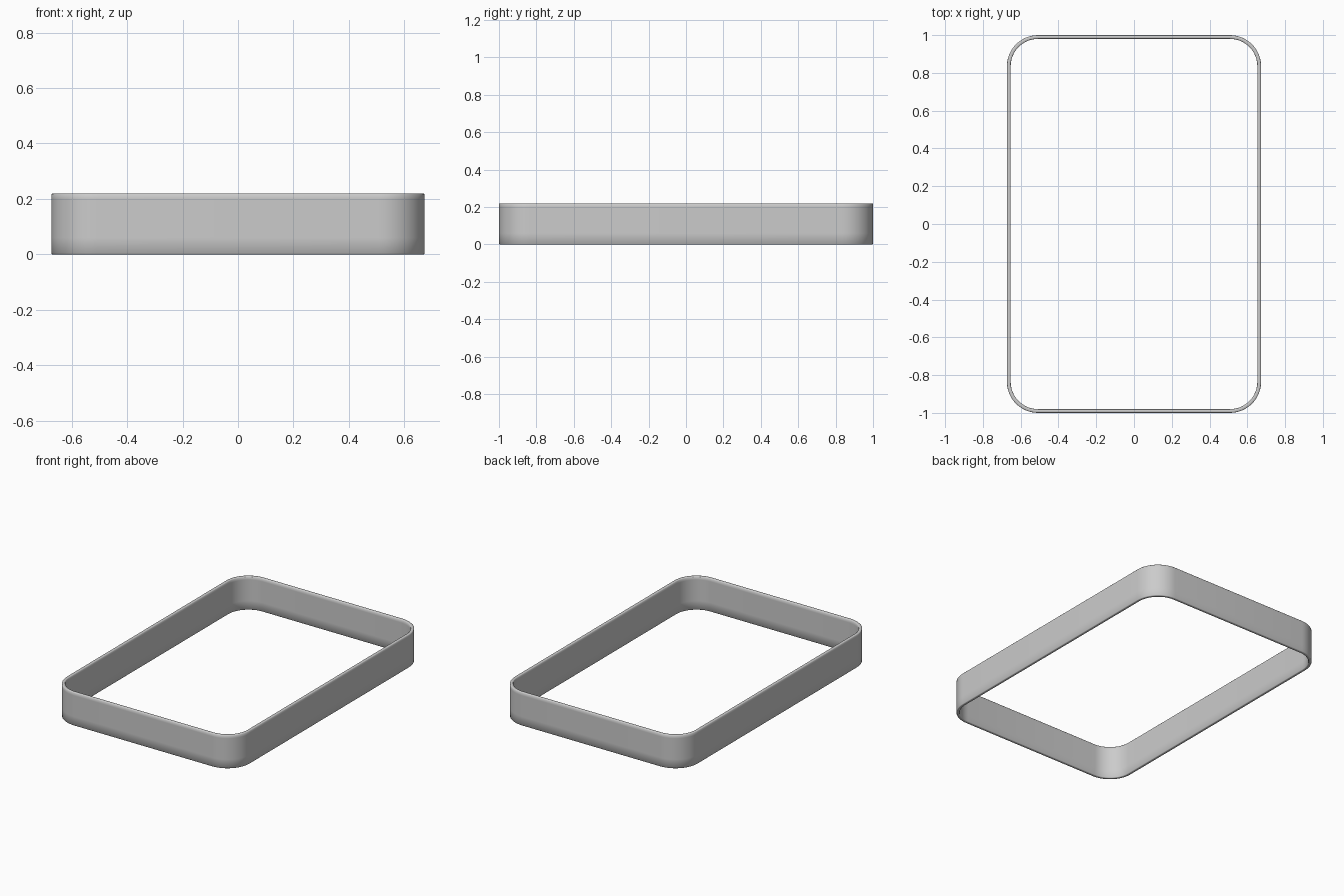
import bpy, bmesh
from math import cos, sin, pi

if "Cube" in bpy.data.objects:
    bpy.data.objects.remove(bpy.data.objects["Cube"])

HALF_X, HALF_Y, HEIGHT = 0.673, 1.0, 0.22
RADIUS, WALL, SEGMENTS = 0.165, 0.02, 12


def rounded_loop(bm, inset, z):
    """One rounded-rectangle ring of vertices."""
    r = RADIUS - inset
    cx, cy = HALF_X - RADIUS, HALF_Y - RADIUS
    verts = []
    for q, (sx, sy) in enumerate([(1, 1), (-1, 1), (-1, -1), (1, -1)]):
        for i in range(SEGMENTS + 1):
            a = (q + i / SEGMENTS) * pi / 2
            verts.append(bm.verts.new((sx * cx + r * cos(a), sy * cy + r * sin(a), z)))
    return verts


# wall cross-section (inset, height), with support loops holding the soft edges
b = 0.003
profile = [(b, 0), (0, b), (0, 0.06), (0, HEIGHT - 0.02), (0, HEIGHT - b), (b, HEIGHT),
           (WALL - b, HEIGHT), (WALL, HEIGHT - b), (WALL, HEIGHT - 0.02), (WALL, 0.06),
           (WALL, b), (WALL - b, 0)]

# rounded rectangular frame band
bm = bmesh.new()
loops = [rounded_loop(bm, d, z) for d, z in profile]
for k, lower in enumerate(loops):
    upper = loops[(k + 1) % len(loops)]
    n = len(lower)
    for i in range(n):
        j = (i + 1) % n
        bm.faces.new((lower[i], lower[j], upper[j], upper[i]))
for f in bm.faces:
    f.smooth = True
bmesh.ops.recalc_face_normals(bm, faces=bm.faces)
mesh = bpy.data.meshes.new("frame_band")
bm.to_mesh(mesh)
bm.free()
bpy.context.collection.objects.link(bpy.data.objects.new("frame_band", mesh))
